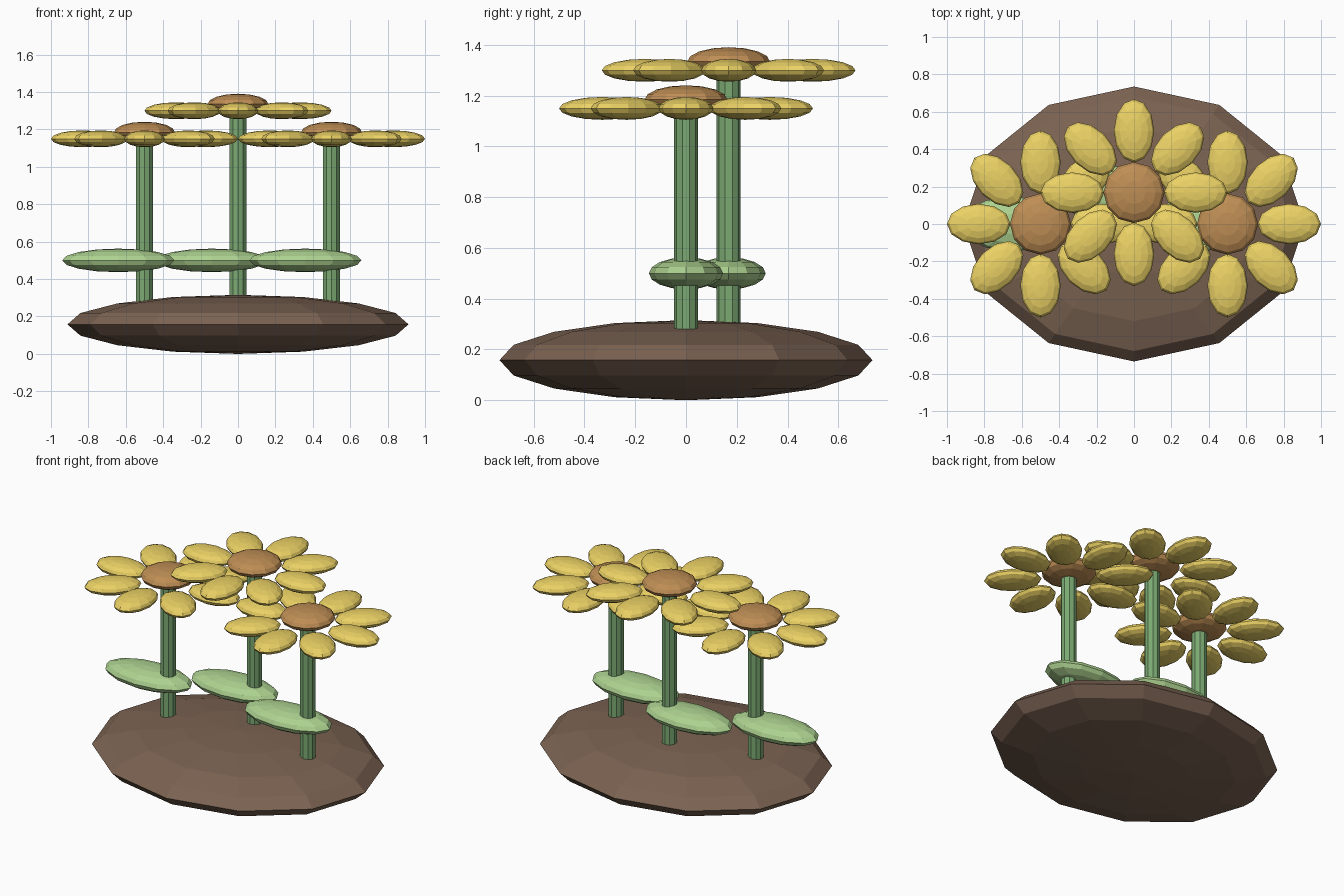
import bpy
from math import cos, sin, pi

if "Cube" in bpy.data.objects:
    bpy.data.objects.remove(bpy.data.objects["Cube"])


def material(name, rgb):
    m = bpy.data.materials.new(name)
    m.diffuse_color = (*rgb, 1)
    m.use_nodes = True
    m.node_tree.nodes["Principled BSDF"].inputs["Base Color"].default_value = m.diffuse_color
    return m


SOIL = material("soil", (0.20, 0.125, 0.085))
STEM = material("stem_green", (0.20, 0.40, 0.17))
LEAF = material("leaf_green", (0.42, 0.65, 0.28))
PETAL = material("petal_yellow", (0.83, 0.64, 0.13))
SEED = material("seed_brown", (0.52, 0.27, 0.09))


def blob(name, loc, radii, mat, turn=0.0, segments=12, rings=8):
    """Flat-faced ellipsoid, turned about z."""
    bpy.ops.mesh.primitive_uv_sphere_add(segments=segments, ring_count=rings,
                                         radius=1, location=loc, rotation=(0, 0, turn))
    ob = bpy.context.object
    ob.name = name
    ob.scale = radii
    ob.data.materials.append(mat)
    return ob


def flower(label, x, y, head_z):
    # stem, rooted inside the mound
    bottom, top = 0.18, head_z + 0.02
    bpy.ops.mesh.primitive_cylinder_add(vertices=10, radius=0.047, depth=top - bottom,
                                        location=(x, y, (top + bottom) / 2))
    stem = bpy.context.object
    stem.name = label + "_stem"
    stem.data.materials.append(STEM)
    # single leaf reaching to the left
    blob(label + "_leaf", (x - 0.14, y, 0.5), (0.3, 0.146, 0.063), LEAF)
    # ring of eight petals around the seed disc
    for i in range(8):
        a = i * pi / 4
        blob(f"{label}_petal_{i + 1}", (x + 0.33 * cos(a), y + 0.33 * sin(a), head_z),
             (0.17, 0.108, 0.045), PETAL, a)
    blob(label + "_seed_disc", (x, y, head_z + 0.035), (0.163, 0.163, 0.056), SEED)


# soil mound
blob("soil_mound", (0, 0, 0.158), (0.912, 0.735, 0.158), SOIL)

flower("left_flower", -0.5, 0, 1.15)
flower("middle_flower", 0, 0.168, 1.3)
flower("right_flower", 0.5, 0, 1.15)
